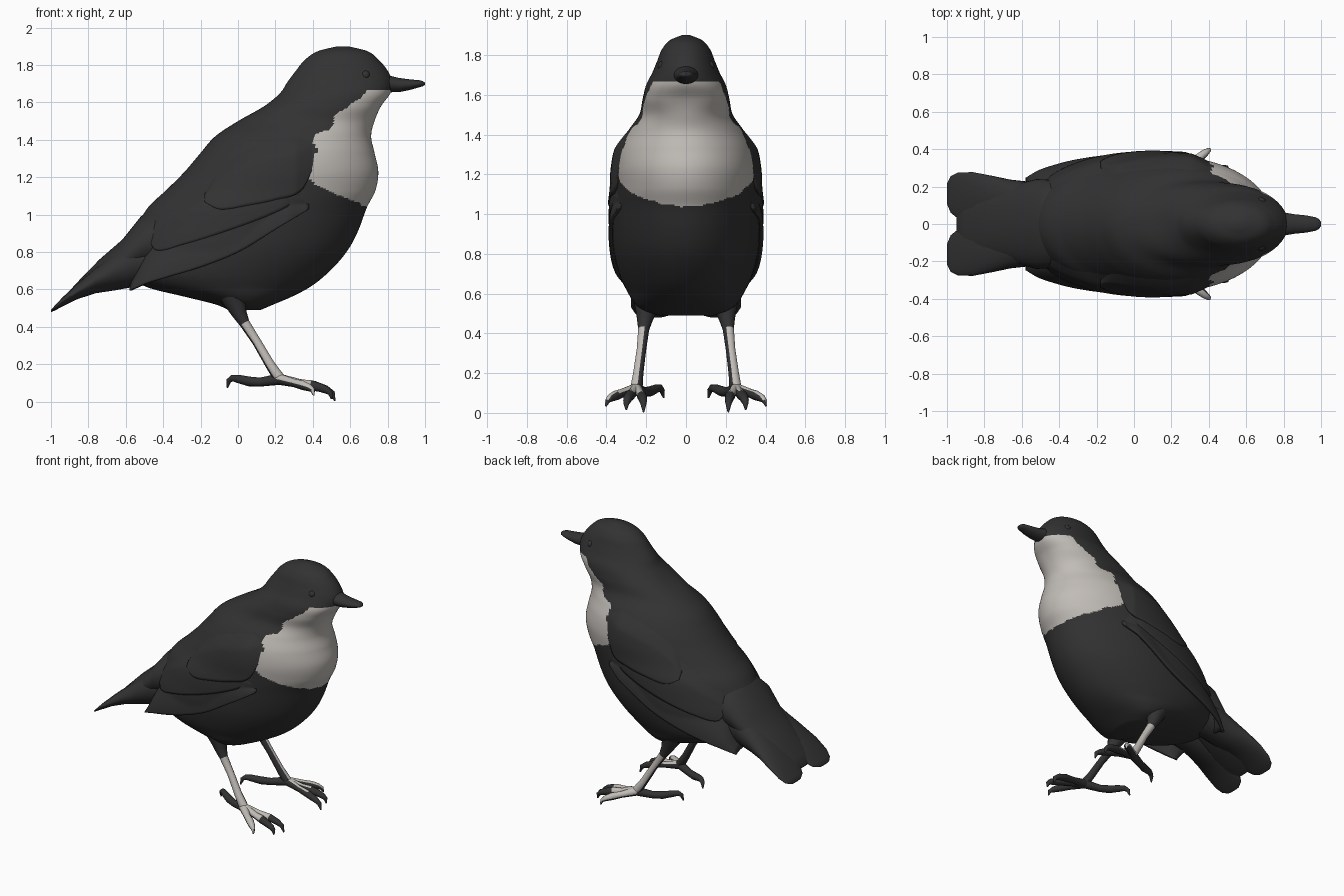
import bpy, bmesh, math
from mathutils import Vector


def material(name, rgb):
    m = bpy.data.materials.new(name)
    m.diffuse_color = (*rgb, 1)
    return m


DARK = material("charcoal plumage", (0.032, 0.032, 0.032))
PALE = material("pale bib", (0.53, 0.50, 0.47))


def curve(table, t, col=1):
    """Smooth interpolation of one column of a table sorted by column 0."""
    n = len(table)
    if t <= table[0][0]:
        return table[0][col]
    if t >= table[-1][0]:
        return table[-1][col]
    i = max(k for k in range(n - 1) if table[k][0] <= t)

    def slope(k):
        a, b = table[max(k - 1, 0)], table[min(k + 1, n - 1)]
        return (b[col] - a[col]) / (b[0] - a[0])
    p, q = table[i], table[i + 1]
    h = q[0] - p[0]
    s = (t - p[0]) / h
    return ((2*s**3 - 3*s*s + 1) * p[col] + (s**3 - 2*s*s + s) * h * slope(i)
            + (3*s*s - 2*s**3) * q[col] + (s**3 - s*s) * h * slope(i + 1))


def make(name, rings, closed=True, pale=None, angle=50):
    """Skin rows of points; pale(centre, normal) picks the light faces."""
    bm = bmesh.new()
    rows = [[bm.verts.new(p) for p in r] for r in rings]
    m = len(rows[0])
    for a, b in zip(rows, rows[1:]):
        for j in range(m if closed else m - 1):
            k = (j + 1) % m
            bm.faces.new((a[j], a[k], b[k], b[j]))
    if closed:
        bm.faces.new(rows[0])
        bm.faces.new(rows[-1])
    bmesh.ops.recalc_face_normals(bm, faces=bm.faces)
    bm.normal_update()
    if pale:
        for f in bm.faces:
            f.material_index = int(pale(f.calc_center_median(), f.normal))
    me = bpy.data.meshes.new(name)
    bm.to_mesh(me)
    bm.free()
    me.materials.append(DARK)
    me.materials.append(PALE)
    ob = bpy.data.objects.new(name, me)
    bpy.context.collection.objects.link(ob)
    bpy.ops.object.select_all(action='DESELECT')
    ob.select_set(True)
    bpy.context.view_layer.objects.active = ob
    bpy.ops.object.shade_smooth_by_angle(angle=math.radians(angle))
    return ob


def tube(name, path, sides=12, pale=None):
    """Round limb through (x, y, z, radius) stations."""
    pts = [Vector(p[:3]) for p in path]
    rings = []
    for i, p in enumerate(pts):
        d = (pts[min(i + 1, len(pts) - 1)] - pts[max(i - 1, 0)]).normalized()
        u = d.cross(Vector((0.1, 1, 0.05))).normalized()
        v = d.cross(u)
        rings.append([p + path[i][3] * (u * math.cos(a) + v * math.sin(a))
                      for a in (math.tau * k / sides for k in range(sides))])
    return make(name, rings, pale=pale, angle=70)


def loft_x(name, stations, side=1, sides=32):
    """Oval loft along x through (x, y, z, half width, half height)."""
    return make(name, [[(x, side * (y + w * math.cos(a)), z + h * math.sin(a))
                        for a in (math.tau * k / sides for k in range(sides))]
                       for x, y, z, w, h in stations])


# Body and head: level slices (z, back x, front x, half width)
BODY = [(0.49, -0.05, 0.12, 0.14), (0.52, -0.12, 0.19, 0.22), (0.56, -0.28, 0.285, 0.265),
        (0.61, -0.48, 0.38, 0.295), (0.67, -0.58, 0.46, 0.325), (0.75, -0.60, 0.54, 0.35),
        (0.83, -0.59, 0.60, 0.365), (0.92, -0.55, 0.645, 0.37), (1.04, -0.48, 0.69, 0.37),
        (1.13, -0.385, 0.735, 0.36), (1.23, -0.285, 0.75, 0.355), (1.33, -0.20, 0.73, 0.335),
        (1.42, -0.12, 0.712, 0.29), (1.50, 0.00, 0.73, 0.235), (1.58, 0.14, 0.765, 0.218),
        (1.65, 0.225, 0.815, 0.20), (1.71, 0.265, 0.825, 0.17), (1.77, 0.31, 0.80, 0.145),
        (1.83, 0.36, 0.75, 0.12), (1.875, 0.43, 0.69, 0.08), (1.90, 0.53, 0.59, 0.02)]


def slice_at(z):
    b, f, w = (curve(BODY, z, c) for c in (1, 2, 3))
    return (b + f) / 2, (f - b) / 2, w


def body_y(x, z):
    c, r, w = slice_at(z)
    return w * math.sqrt(max(0, 1 - ((x - c) / r) ** 2))


# Bib outline: (z, x of its rear edge)
BIB = [(1.03, 0.71), (1.08, 0.60), (1.15, 0.44), (1.20, 0.37), (1.27, 0.395), (1.35, 0.42),
       (1.43, 0.41), (1.455, 0.49), (1.54, 0.53), (1.58, 0.60), (1.66, 0.69)]


def bib(c, n):
    ragged = 0.005 * math.sin(c.z * 90) + 0.005 * math.sin(c.y * 70)
    return 1.03 < c.z < 1.67 and c.x > curve(BIB, c.z) + ragged


rings = []
for i in range(201):
    z = 0.49 + 1.41 * i / 200
    c, r, w = slice_at(z)
    # cheeks and throat are slightly squarer than the breast
    e = 1 - 0.16 * math.exp(-((z - 1.58) / 0.08) ** 2)
    ring = []
    for k in range(160):
        a = math.tau * k / 160
        ca, sa = math.cos(a), math.sin(a)
        ring.append((c + r * math.copysign(abs(ca) ** e, ca), w * math.copysign(abs(sa) ** e, sa), z))
    rings.append(ring)
make("body", rings, pale=bib, angle=80)

loft_x("beak", [(0.72, 0, 1.70, 0.085, 0.055), (0.80, 0, 1.70, 0.062, 0.046),
                (0.86, 0, 1.693, 0.052, 0.038), (0.92, 0, 1.695, 0.046, 0.028),
                (0.97, 0, 1.70, 0.036, 0.019), (0.99, 0, 1.70, 0.026, 0.013),
                (1.0, 0, 1.70, 0.01, 0.005)])

# Rump flowing into the middle of the tail
loft_x("rump", [(-0.25, 0, 0.88, 0.20, 0.16), (-0.42, 0, 0.87, 0.235, 0.18),
                (-0.52, 0, 0.835, 0.24, 0.155), (-0.62, 0, 0.75, 0.215, 0.115),
                (-0.74, 0, 0.675, 0.19, 0.086), (-0.84, 0, 0.607, 0.17, 0.052),
                (-0.91, 0, 0.555, 0.13, 0.028), (-0.95, 0, 0.525, 0.06, 0.01)], sides=48)

# Tail half
TAIL = [(-0.35, 0.10, 0.76, 0.11, 0.12), (-0.55, 0.105, 0.745, 0.12, 0.13),
        (-0.66, 0.115, 0.695, 0.122, 0.10), (-0.76, 0.13, 0.648, 0.128, 0.068),
        (-0.86, 0.143, 0.590, 0.134, 0.042), (-0.94, 0.152, 0.532, 0.124, 0.024),
        (-0.98, 0.158, 0.50, 0.098, 0.013), (-1.0, 0.162, 0.485, 0.055, 0.006)]

# Wing feather layers: rows of (x, lower z, upper z)
PRIMARIES = [(-0.58, 0.595, 0.63), (-0.50, 0.63, 0.80), (-0.40, 0.66, 0.90),
             (-0.20, 0.72, 1.02), (0.0, 0.80, 1.12), (0.20, 0.92, 1.20), (0.38, 1.03, 1.10)]
SECONDARIES = [(-0.48, 0.87, 0.91), (-0.44, 0.81, 0.99), (-0.30, 0.84, 1.09),
               (-0.10, 0.90, 1.24), (0.10, 0.97, 1.33), (0.26, 1.04, 1.38), (0.35, 1.10, 1.30)]
COVERTS = [(-0.18, 1.07, 1.12), (-0.10, 1.03, 1.26), (0.05, 1.05, 1.37), (0.20, 1.08, 1.425),
           (0.34, 1.13, 1.455), (0.41, 1.27, 1.44)]
# Outward reach of the folded flight feathers: (x, y)
REACH = [(-0.58, 0.235), (-0.5, 0.28), (-0.3, 0.335), (0.0, 0.37), (0.25, 0.375), (0.39, 0.345)]


def wing_layer(name, table, side, lift, flared):
    nu, nv = 48, 20
    rows = []
    for i in range(nu + 1):
        x = table[0][0] + (table[-1][0] - table[0][0]) * i / nu
        lo, hi = curve(table, x, 1), curve(table, x, 2)
        front = min(1, (table[-1][0] - x) / 0.1)
        row = []
        for j in range(nv + 1):
            v = j / nv
            z = lo + (hi - lo) * v
            y = body_y(x, z)
            if flared:
                y = max(y, curve(REACH, x) - 0.10 * v * v)
            # lower edge stands proud; upper and front edges sink into the body
            y += lift * min(1, 3 * (1 - v)) * front - 0.008 * max(0, 3 * v - 2) - 0.004 * (1 - front)
            row.append((x, side * y, z))
        rows.append(row)
    ob = make(name, rows, closed=False)
    if ob.data.polygons[len(ob.data.polygons) // 2].normal.y * side < 0:
        ob.data.flip_normals()
    s = ob.modifiers.new("thickness", 'SOLIDIFY')
    s.thickness = 0.02
    s.offset = -1


# Toes: (x, y, z, radius), all starting at the ankle
ANKLE = (0.22, 0.25, 0.12, 0.03)
TOES = {
    "hind_toe": [(0.12, 0.21, 0.105, 0.024), (0.06, 0.182, 0.108, 0.026), (0.0, 0.15, 0.122, 0.022),
                 (-0.03, 0.132, 0.126, 0.018), (-0.05, 0.12, 0.112, 0.014), (-0.057, 0.112, 0.075, 0.004)],
    "middle_toe": [(0.33, 0.27, 0.098, 0.022), (0.39, 0.282, 0.088, 0.027), (0.44, 0.292, 0.075, 0.023),
                   (0.475, 0.296, 0.062, 0.02), (0.495, 0.30, 0.045, 0.014), (0.50, 0.30, 0.015, 0.004)],
    "outer_toe": [(0.30, 0.32, 0.10, 0.022), (0.345, 0.352, 0.088, 0.025),
                  (0.38, 0.38, 0.075, 0.02), (0.40, 0.395, 0.06, 0.013), (0.405, 0.403, 0.033, 0.004)],
    "inner_toe": [(0.33, 0.232, 0.10, 0.021), (0.41, 0.222, 0.085, 0.025),
                  (0.47, 0.216, 0.066, 0.021), (0.505, 0.214, 0.045, 0.015), (0.518, 0.213, 0.004, 0.004)]}
LEG = [(-0.04, 0.19, 0.60, 0.085), (-0.01, 0.20, 0.52, 0.056), (0.008, 0.207, 0.47, 0.04),
       (0.035, 0.213, 0.42, 0.028), (0.10, 0.224, 0.32, 0.024), (0.17, 0.24, 0.20, 0.026),
       (0.21, 0.247, 0.14, 0.03), (0.25, 0.255, 0.105, 0.022)]

for side, word in ((1, "left"), (-1, "right")):
    wing_layer(f"{word}_primaries", PRIMARIES, side, 0.012, True)
    wing_layer(f"{word}_secondaries", SECONDARIES, side, 0.018, False)
    wing_layer(f"{word}_coverts", COVERTS, side, 0.024, False)
    loft_x(f"{word}_tail_feathers", TAIL, side)

    # Shank is pale on its outer front, the toes on top near the ankle
    def shank_pale(c, n):
        return c.z < 0.43 and 0.55 * n.x + 0.8 * n.y * side > 0.2

    def toe_pale(c, n):
        return 0.23 < c.x < 0.41 and n.z + 0.5 * n.y * side > 0.35

    def flip(path):
        return [(x, side * y, z, r) for x, y, z, r in path]
    tube(f"{word}_leg", flip(LEG), 20, shank_pale)
    for toe, path in TOES.items():
        tube(f"{word}_{toe}", flip([ANKLE] + path), 12, toe_pale)

    # Eye, barely proud of the head
    bpy.ops.mesh.primitive_uv_sphere_add(segments=20, ring_count=12, radius=0.026,
                                         location=(0.68, side * (body_y(0.68, 1.745) - 0.019), 1.745))
    eye = bpy.context.object
    eye.name = f"{word}_eye"
    eye.data.materials.append(DARK)
    bpy.ops.object.shade_smooth()
